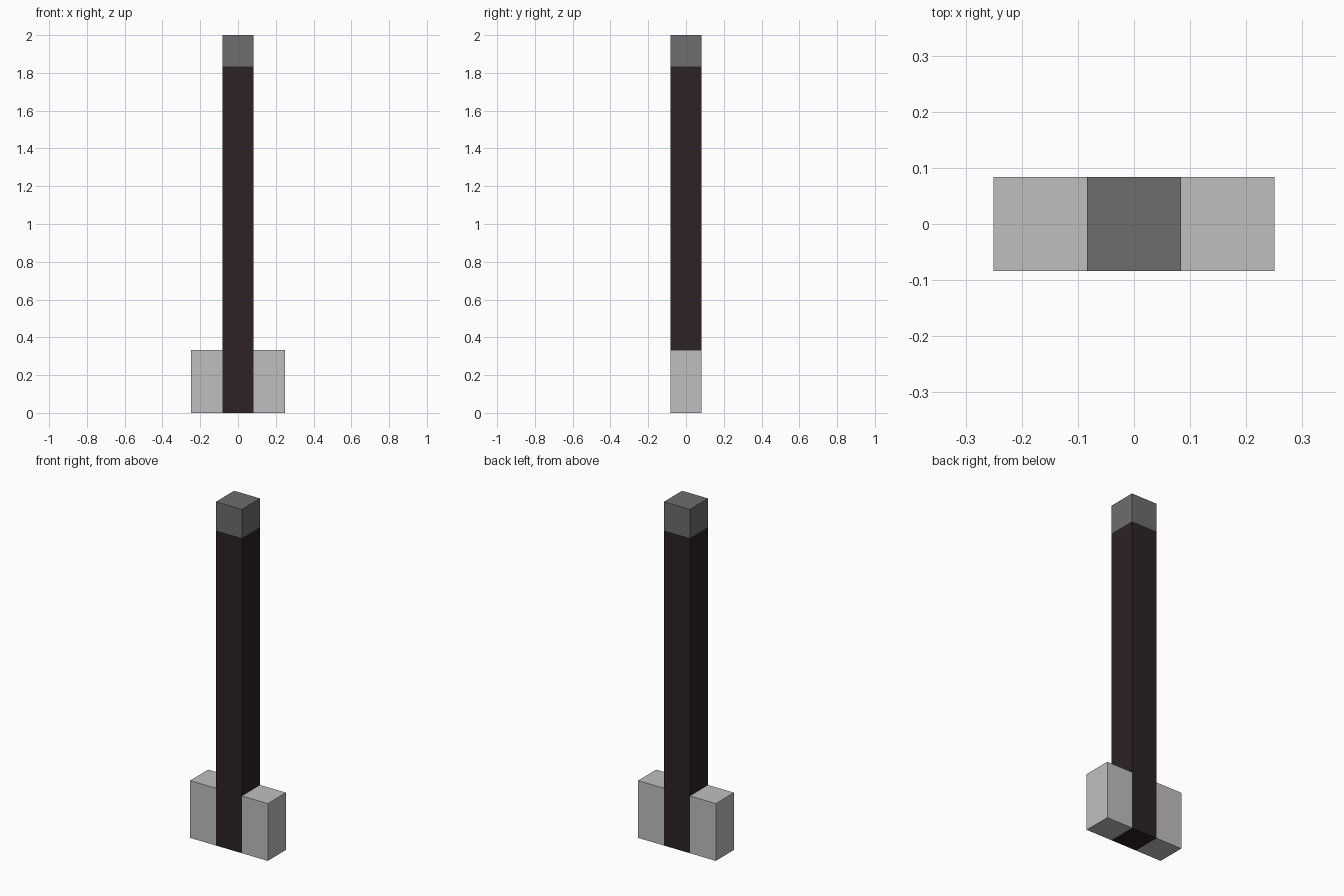
import bpy
import bmesh
from mathutils import Vector

cube = bpy.data.objects.get("Cube")
if cube:
    bpy.data.objects.remove(cube, do_unlink=True)

W = 1 / 6          # width of one square section
HALF = W / 2
CAP_Z = 2 - W      # where the grey tip begins
BLOCK_H = 2 * W    # height of the side blocks


def srgb(r, g, b):
    """Convert 0-255 display values to a linear colour."""
    def lin(c):
        c /= 255
        return c / 12.92 if c <= 0.04045 else ((c + 0.055) / 1.055) ** 2.4
    return (lin(r), lin(g), lin(b), 1.0)


def material(name, colour):
    mat = bpy.data.materials.new(name)
    mat.use_nodes = True
    mat.diffuse_color = colour
    bsdf = next(n for n in mat.node_tree.nodes if n.type == 'BSDF_PRINCIPLED')
    bsdf.inputs["Base Color"].default_value = colour
    return mat


def box(name, low, high, mats, cut_z=None):
    """Box between two corners; faces above cut_z take the second material."""
    low, high = Vector(low), Vector(high)
    bm = bmesh.new()
    bmesh.ops.create_cube(bm, size=1)
    bmesh.ops.scale(bm, vec=high - low, verts=bm.verts)
    bmesh.ops.translate(bm, vec=(low + high) / 2, verts=bm.verts)
    if cut_z is not None:
        bmesh.ops.bisect_plane(bm, geom=bm.verts[:] + bm.edges[:] + bm.faces[:],
                               plane_co=(0, 0, cut_z), plane_no=(0, 0, 1))
        for face in bm.faces:
            face.material_index = int(face.calc_center_median().z > cut_z)
    mesh = bpy.data.meshes.new(name)
    bm.to_mesh(mesh)
    bm.free()
    for mat in mats:
        mesh.materials.append(mat)
    obj = bpy.data.objects.new(name, mesh)
    bpy.context.collection.objects.link(obj)
    return obj


dark_wood = material("dark brown", srgb(45, 35, 35))
dark_grey = material("dark grey", srgb(109, 109, 109))
light_grey = material("light grey", srgb(191, 191, 191))

# Tall square post with a grey tip
box("post", (-HALF, -HALF, 0), (HALF, HALF, 2), [dark_wood, dark_grey], CAP_Z)

# Pale block on each side of the foot
for name, x in (("left_block", W), ("right_block", -W)):
    box(name, (x - HALF, -HALF, 0), (x + HALF, HALF, BLOCK_H), [light_grey])
